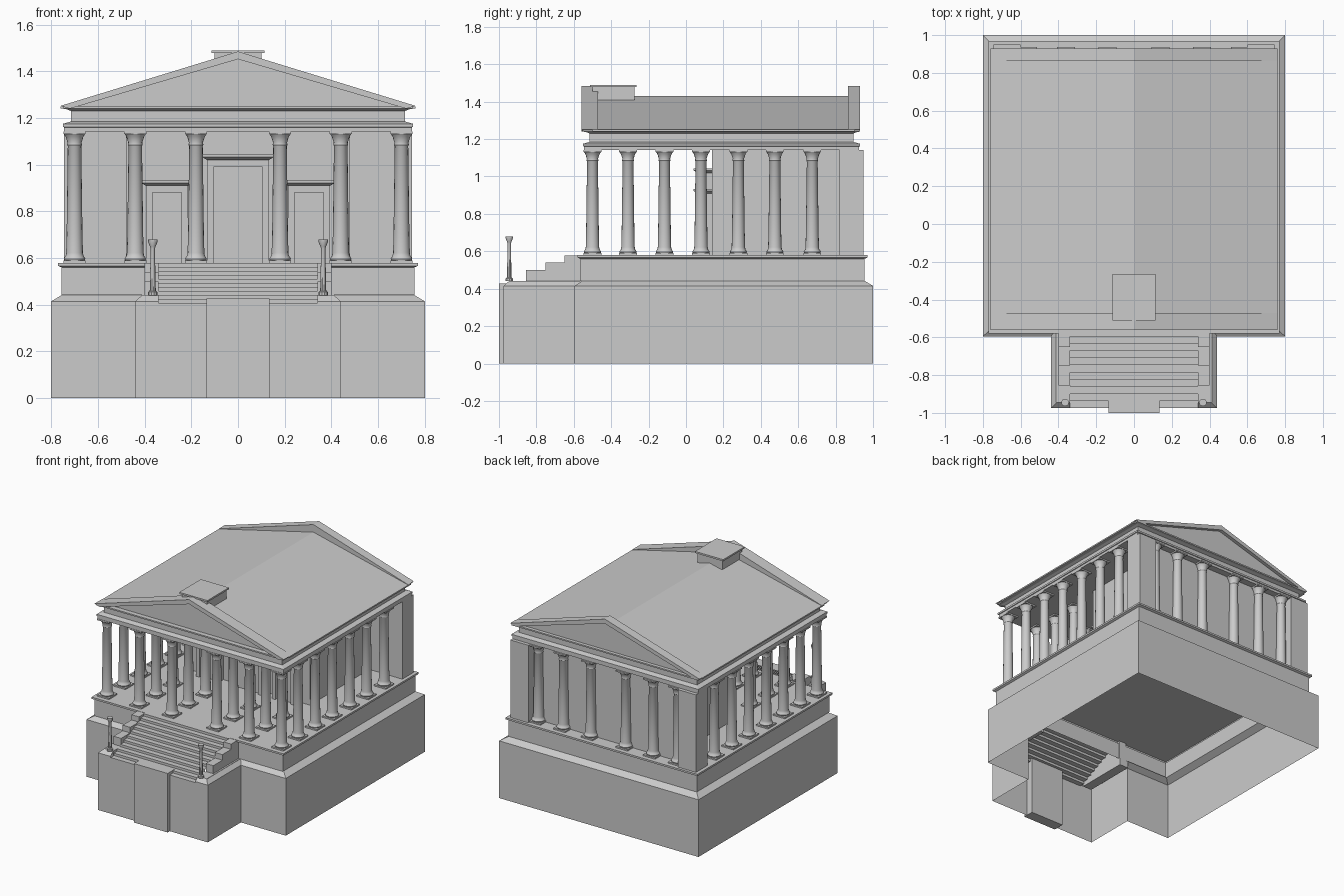
import bpy, bmesh, math

if "Cube" in bpy.data.objects:
    bpy.data.objects.remove(bpy.data.objects["Cube"])


def mesh_obj(name, verts, faces, fix=True):
    me = bpy.data.meshes.new(name)
    me.from_pydata(verts, [], faces)
    if fix:
        bm = bmesh.new()
        bm.from_mesh(me)
        bmesh.ops.recalc_face_normals(bm, faces=bm.faces)
        bm.to_mesh(me)
        bm.free()
    ob = bpy.data.objects.new(name, me)
    bpy.context.collection.objects.link(ob)
    return ob


def loft(name, rings, closed=True, top=True, bottom=True):
    n = len(rings[0])
    verts = [p for r in rings for p in r]
    faces = []
    for k in range(len(rings) - 1):
        for i in range(n if closed else n - 1):
            j = (i + 1) % n
            faces.append((k * n + i, k * n + j, (k + 1) * n + j, (k + 1) * n + i))
    if closed and top:
        faces.append(tuple(range((len(rings) - 1) * n, len(rings) * n)))
    if closed and bottom:
        faces.append(tuple(reversed(range(n))))
    return mesh_obj(name, verts, faces)


def rect(x0, x1, y0, y1, z):
    return [(x0, y0, z), (x1, y0, z), (x1, y1, z), (x0, y1, z)]


def box(name, x0, x1, y0, y1, z0, z1):
    return loft(name, [rect(x0, x1, y0, y1, z0), rect(x0, x1, y0, y1, z1)])


def prism_y(name, pts, y0, y1):
    return loft(name, [[(x, y, z) for x, z in pts] for y in (y0, y1)])


def prism_x(name, pts, x0, x1):
    return loft(name, [[(x, y, z) for y, z in pts] for x in (x0, x1)])


def lathe(name, profile, n=16):
    rings = [[(r * math.cos(2 * math.pi * i / n), r * math.sin(2 * math.pi * i / n), z)
              for i in range(n)] for r, z in profile]
    ob = loft(name, rings)
    ob.data.shade_smooth()
    ob.data.set_sharp_from_angle(angle=math.radians(35))
    return ob


def place(src, name, x, y):
    ob = bpy.data.objects.new(name, src.data)
    ob.location = (x, y, 0)
    bpy.context.collection.objects.link(ob)


# Lower base: open shell with sloped shoulder, broken at the stairs
def mirrored(path, z):
    return [(x, y, z) for x, y in path] + [(-x, y, z) for x, y in reversed(path)]


outer = [(.34, -.975), (.44, -.975), (.44, -.595), (.8, -.595), (.8, 1)]
inner = [(.34, -.945), (.41, -.945), (.41, -.555), (.755, -.555), (.755, .955)]
loft("base_walls", [mirrored(outer, 0), mirrored(outer, .415), mirrored(inner, .442)], closed=False)
mesh_obj("stair_front_wall", [(-.34, -.975, 0), (.34, -.975, 0), (.34, -.975, .39), (-.34, -.975, .39)],
         [(0, 1, 2, 3)], fix=False)
box("front_block", -.135, .135, -1, -.92, 0, .428)

# Podium with projecting lip, open underneath
loft("podium", [rect(-.755, .755, -.565, .955, .442), rect(-.755, .755, -.565, .955, .56),
                rect(-.77, .77, -.58, .97, .567), rect(-.77, .77, -.58, .97, .58)], bottom=False)

# Stairs: thin folded sheet
steps, pts = 11, []
for i in range(steps):
    y, z = -.975 + i * .038, .39 + i * .19 / steps
    pts += [(y, z), (y, z + .19 / steps)]
pts.append((-.555, .58))
loft("stairs", [[(x, y, z) for y, z in pts] for x in (.34, -.34)], closed=False)

# Stair cheeks and lamp posts
cheek = [(-.855, .44), (-.855, .5), (-.75, .5), (-.75, .54), (-.65, .54), (-.65, .578),
         (-.56, .578), (-.56, .44)]
post = lathe("lamp_post_right", [(.02, .44), (.02, .455), (.013, .46), (.009, .64), (.012, .65),
                                 (.02, .668), (.02, .68)], 10)
post.location = (.365, -.945, 0)
place(post, "lamp_post_left", -.365, -.945)
for s, side in ((1, "right"), (-1, "left")):
    prism_x("stair_cheek_" + side, cheek, s * .34, s * .4)
    xa, xb = sorted((s * .34, s * .412))
    box("stair_ledge_" + side, xa, xb, -.945, -.555, .39, .442)

# Columns: square plinth below, turned shaft, square abacus above
column = lathe("column", [(.044, .59), (.046, .597), (.042, .605), (.038, .61), (.036, .622), (.034, .7),
                          (.029, 1.08), (.032, 1.085), (.03, 1.095), (.038, 1.12), (.046, 1.132)])
bm = bmesh.new()
bm.from_mesh(column.data)
for z0, z1 in ((.58, .59), (1.132, 1.142)):
    cube = bmesh.ops.create_cube(bm, size=1)
    for v in cube["verts"]:
        v.co = (v.co.x * .095, v.co.y * .095, z0 if v.co.z < 0 else z1)
bm.to_mesh(column.data)
bm.free()
rows = [-.5, -.31, -.115, .08, .28, .475, .675]
spots = [(s * .7, y) for y in rows for s in (1, -1)]
spots += [(s * x, -.5) for x in (.18, .44) for s in (1, -1)]
spots += [(s * x, y) for x in (.18, .44) for y in (-.31, -.115) for s in (1, -1)]
spots += [(s * x, .89) for x in (.14, .36, .56) for s in (1, -1)]
column.location = (*spots[0], 0)
for i, (x, y) in enumerate(spots[1:]):
    place(column, f"column_{i + 2}", x, y)

# Inner hall, rear wall and corner piers
box("inner_hall", -.48, .48, .14, .84, .58, 1.142)
box("rear_wall", -.62, .62, .82, .875, .58, 1.142)
box("rear_pier_right", .6, .745, .82, .95, .58, 1.142)
box("rear_pier_left", -.745, -.6, .82, .95, .58, 1.142)


# Doors: frame, panel and cornice
def door(name, cx, w, h):
    z = .58 + h
    frame = [(cx - w, .58), (cx - w, z), (cx + w, z), (cx + w, .58), (cx + w - .028, .58),
             (cx + w - .028, z - .03), (cx - w + .028, z - .03), (cx - w + .028, .58)]
    prism_y(name + "_frame", frame, .08, .14)
    box(name + "_panel", cx - w + .028, cx + w - .028, .1, .14, .58, z - .03)
    loft(name + "_cornice", [rect(cx - w, cx + w, .065, .14, z),
                             rect(cx - w - .02, cx + w + .02, .04, .14, z + .012),
                             rect(cx - w - .02, cx + w + .02, .04, .14, z + .024)])


door("middle_door", 0, .132, .44)
door("right_door", .305, .09, .33)
door("left_door", -.305, .09, .33)

# Entablature: stacked mouldings given as (offset, z)
mould = [(0, 1.142), (0, 1.16), (.005, 1.162), (.005, 1.175), (-.03, 1.185), (-.03, 1.23),
         (-.01, 1.238), (.005, 1.24), (.005, 1.25)]
loft("entablature", [rect(-.745 - o, .745 + o, -.545 - o, .925 + o, z) for o, z in mould])

# Roof and gables
prism_y("roof", [(-.76, 1.24), (-.76, 1.25), (0, 1.43), (.76, 1.25), (.76, 1.24)], -.5, .9)
rake = [(-.72, 1.24), (-.76, 1.252), (0, 1.485), (.76, 1.252), (.72, 1.24), (0, 1.452)]
for name, y0, y1, t0, t1 in (("front", -.56, -.47, -.515, -.47), ("rear", .865, .93, .865, .905)):
    prism_y(name + "_raking_cornice", rake, y0, y1)
    prism_y(name + "_gable", [(-.73, 1.24), (0, 1.46), (.73, 1.24)], t0, t1)

# Ridge box with a cap
box("ridge_box", -.1, .1, -.5, -.275, 1.41, 1.478)
box("ridge_box_cap", -.113, .113, -.512, -.265, 1.478, 1.49)
